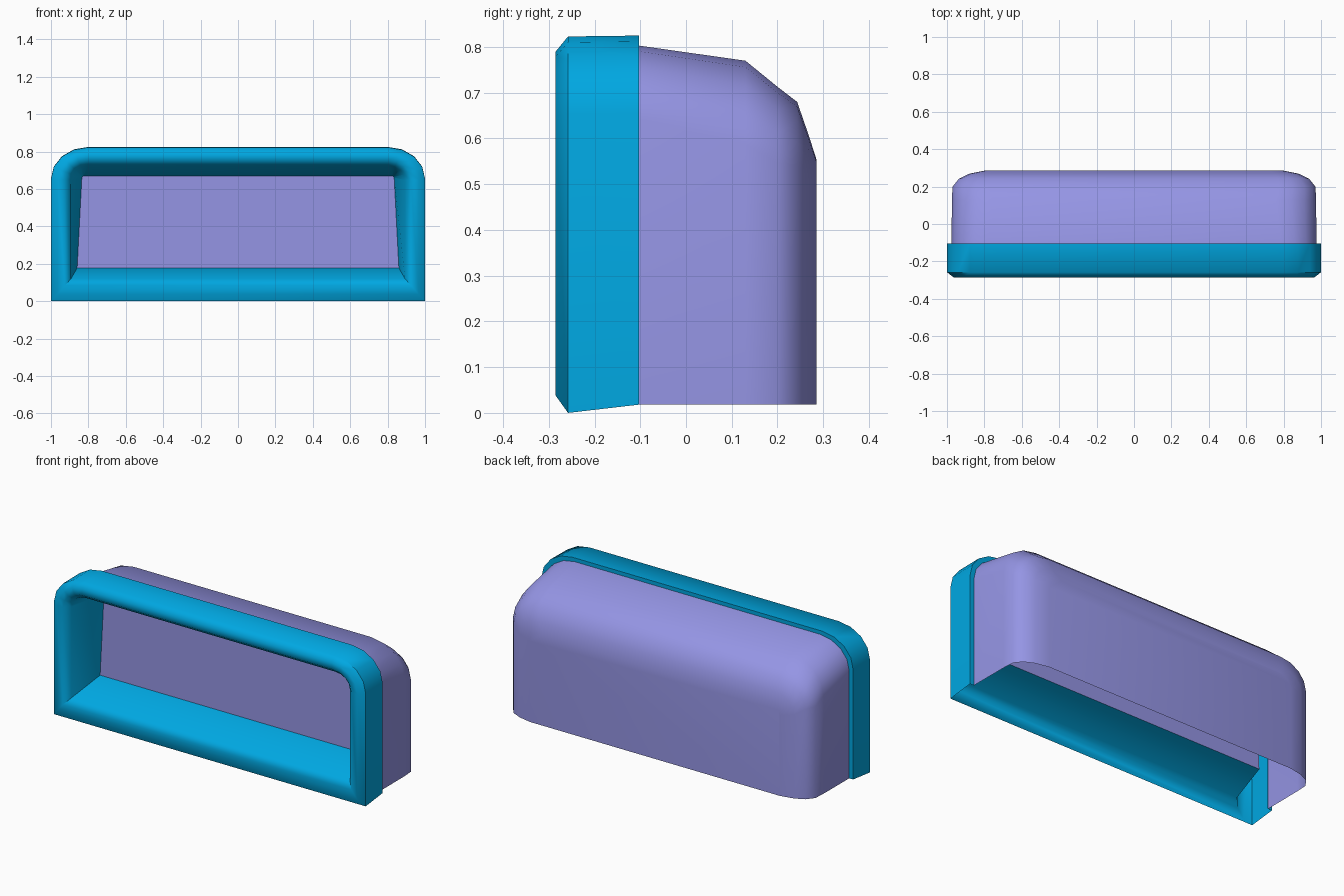
import bpy, bmesh, math

if "Cube" in bpy.data.objects:
    bpy.data.objects.remove(bpy.data.objects["Cube"])


def material(name, rgb):
    m = bpy.data.materials.new(name)
    m.diffuse_color = (*rgb, 1)
    m.use_nodes = True
    m.node_tree.nodes["Principled BSDF"].inputs["Base Color"].default_value = m.diffuse_color
    return m


blue = material("sky blue", (0.0, 0.39, 0.76))
purple = material("lavender", (0.30, 0.30, 0.78))
SEG = 4


def outline(w, h, b, r, y, wb=None):
    """Upright rectangle with rounded top corners, from bottom right over to bottom left."""
    wb = wb or w
    right = [(wb, y, b)]
    for i in range(SEG + 1):
        a = math.pi / 2 * i / SEG
        right.append((w - r + r * math.cos(a), y, h - 0.85 * r + 0.85 * r * math.sin(a)))
    return right + [(-x, yy, z) for x, yy, z in reversed(right)]


def skin(name, rings, mat, closed_bottom=(), cap=False, angle=42):
    """Bridge successive outlines; the bottom is closed only for the listed bands."""
    bm = bmesh.new()
    vs = [[bm.verts.new(p) for p in outline(*r)] for r in rings]
    n = len(vs[0])
    for k in range(len(vs) - 1):
        for i in range(n if k in closed_bottom else n - 1):
            j = (i + 1) % n
            bm.faces.new((vs[k][i], vs[k][j], vs[k + 1][j], vs[k + 1][i]))
    if cap:
        bm.faces.new(vs[-1])
    bmesh.ops.recalc_face_normals(bm, faces=bm.faces)
    # open shells: make the upper outside face point up
    bm.normal_update()
    top = max(bm.faces, key=lambda f: f.calc_center_median().z + f.normal.z ** 2)
    if top.normal.z < 0:
        bmesh.ops.reverse_faces(bm, faces=bm.faces)
    me = bpy.data.meshes.new(name)
    bm.to_mesh(me)
    bm.free()
    me.materials.append(mat)
    ob = bpy.data.objects.new(name, me)
    bpy.context.collection.objects.link(ob)
    bpy.context.view_layer.objects.active = ob
    ob.select_set(True)
    bpy.ops.object.shade_smooth_by_angle(angle=math.radians(angle))
    ob.select_set(False)
    return ob


# front frame: rear flange, outer wall, rounded lip, tapered inner walls and sill
inner = (0.835, 0.67, 0.178, 0.012, -0.035, 0.86)
skin("front_frame", [
    (0.972, 0.80, 0.018, 0.18, -0.103),
    (1.0, 0.825, 0.018, 0.20, -0.103),
    (1.0, 0.823, 0.0, 0.20, -0.258),
    (0.965, 0.79, 0.038, 0.165, -0.285),
    (0.925, 0.752, 0.085, 0.12, -0.283),
    (0.893, 0.724, 0.12, 0.09, -0.25),
    inner,
], blue, closed_bottom=(2, 3, 4, 5), angle=50)

# rear housing: open below, rounded towards the back wall
skin("rear_housing", [
    (0.975, 0.803, 0.018, 0.19, -0.103),
    (0.974, 0.77, 0.018, 0.215, 0.13),
    (0.97, 0.713, 0.018, 0.195, 0.20),
    (0.935, 0.68, 0.018, 0.165, 0.243),
    (0.88, 0.605, 0.018, 0.12, 0.269),
    (0.80, 0.555, 0.018, 0.08, 0.285),
], purple, cap=True)

# recessed panel filling the frame opening
bm = bmesh.new()
bm.faces.new([bm.verts.new(p) for p in reversed(outline(*inner))])
bm.normal_update()
for f in bm.faces:
    if f.normal.y > 0:
        f.normal_flip()
me = bpy.data.meshes.new("front_panel")
bm.to_mesh(me)
bm.free()
me.materials.append(purple)
bpy.context.collection.objects.link(bpy.data.objects.new("front_panel", me))
